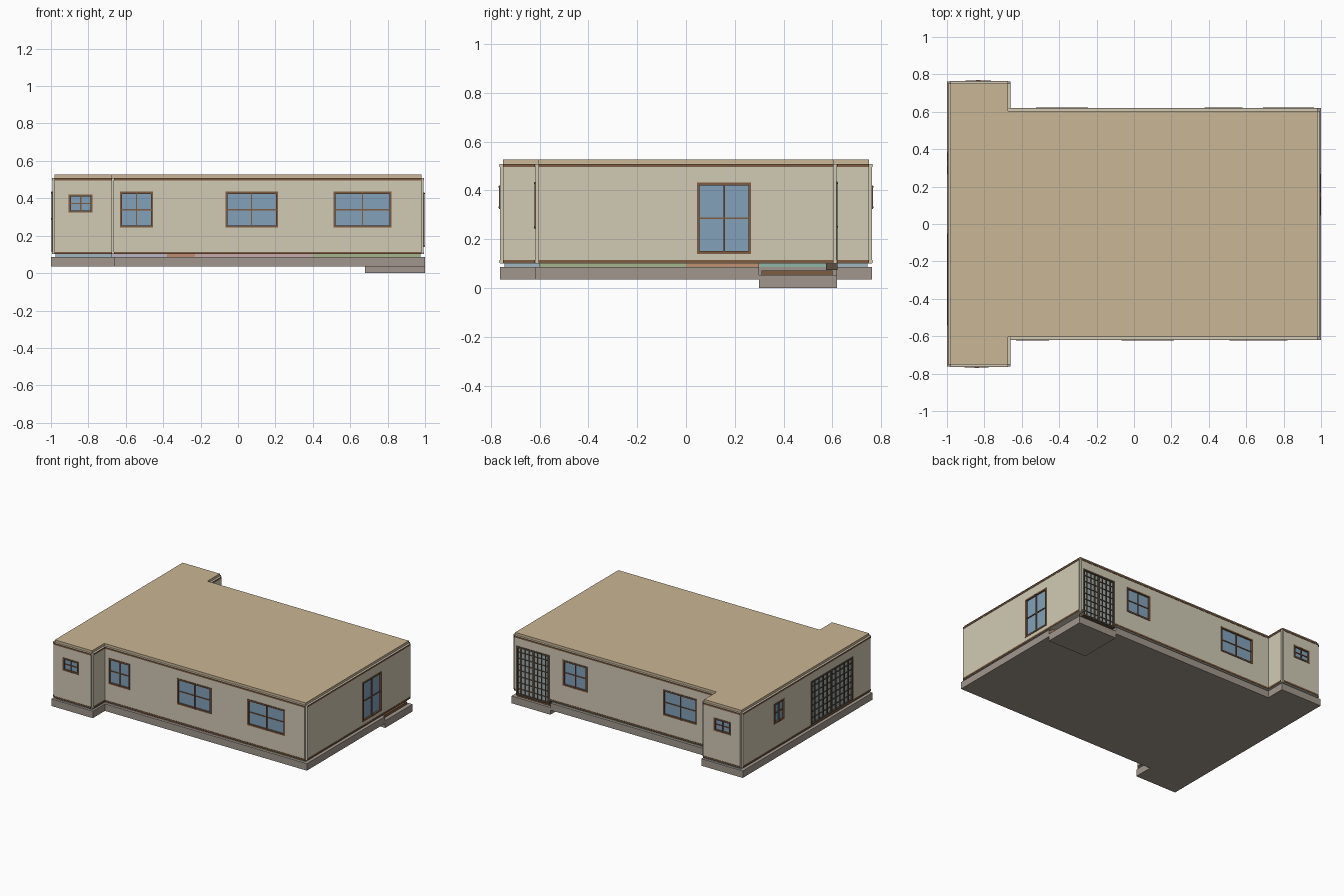
import bpy, bmesh
from mathutils import Matrix, Vector

if "Cube" in bpy.data.objects:
    bpy.data.objects.remove(bpy.data.objects["Cube"])


def mat(name, r, g, b):
    m = bpy.data.materials.new(name)
    m.diffuse_color = tuple((c / 255) ** 2.2 for c in (r, g, b)) + (1,)
    m.use_nodes = True
    m.node_tree.nodes["Principled BSDF"].inputs["Base Color"].default_value = m.diffuse_color
    return m


WALL = mat("plaster", 208, 201, 179)
ROOF = mat("roof_tan", 200, 180, 147)
BASE = mat("concrete", 160, 150, 140)
TRIM = mat("wood_trim", 125, 92, 68)
DARK = mat("dark_lattice", 95, 80, 66)
GLASS = mat("glass", 130, 160, 184)
PALE = mat("pale_glass", 160, 172, 170)


def finish(bm, name, m, mw=None):
    bmesh.ops.recalc_face_normals(bm, faces=bm.faces)
    me = bpy.data.meshes.new(name)
    bm.to_mesh(me)
    bm.free()
    me.materials.append(m)
    ob = bpy.data.objects.new(name, me)
    if mw:
        ob.matrix_world = mw
    bpy.context.collection.objects.link(ob)


def extrude(bm, vec):
    r = bmesh.ops.extrude_face_region(bm, geom=bm.faces[:])
    vs = [g for g in r["geom"] if isinstance(g, bmesh.types.BMVert)]
    bmesh.ops.translate(bm, verts=vs, vec=vec)


def prism(name, pts, z0, z1, m):
    bm = bmesh.new()
    bm.faces.new([bm.verts.new((x, y, z0)) for x, y in pts])
    extrude(bm, (0, 0, z1 - z0))
    finish(bm, name, m)


def rect(x0, x1, y0, y1):
    return [(x0, y0), (x1, y0), (x1, y1), (x0, y1)]


def add_box(bm, x0, x1, y0, y1, z0, z1):
    lo, hi = Vector((x0, y0, z0)), Vector((x1, y1, z1))
    bmesh.ops.create_cube(bm, size=1, matrix=Matrix.Translation((lo + hi) / 2)
                          @ Matrix.Diagonal((*(hi - lo), 1)))


# flat sheet with rectangular openings, in wall space (along, up, outward)
def sheet(name, u0, u1, z0, z1, w0, w1, holes, m, mw):
    clip = lambda v, a, b: min(max(v, a), b)
    us = sorted({u0, u1, *(clip(u, u0, u1) for h in holes for u in h[:2])})
    zs = sorted({z0, z1, *(clip(z, z0, z1) for h in holes for z in h[2:])})
    bm = bmesh.new()
    grid = {}

    def vert(u, z):
        if (u, z) not in grid:
            grid[u, z] = bm.verts.new((u, z, w0))
        return grid[u, z]

    for a, b in zip(us, us[1:]):
        for c, d in zip(zs, zs[1:]):
            mu, mz = (a + b) / 2, (c + d) / 2
            if not any(h[0] < mu < h[1] and h[2] < mz < h[3] for h in holes):
                bm.faces.new([vert(a, c), vert(b, c), vert(b, d), vert(a, d)])
    extrude(bm, (0, 0, w1 - w0))
    finish(bm, name, m, mw)


# window: frame, evenly spaced bars, glass; lattice ones get sliding-panel stiles
def window(name, u0, u1, z0, z1, cols, rows, lattice, mw):
    f = 0.011
    bar = 0.0022 if lattice else 0.003
    bm = bmesh.new()
    for a, b in ((u0, u0 + f), (u1 - f, u1)):
        add_box(bm, a, b, z0, z1, -0.03, 0.017)
    for a, b in ((z0, z0 + f), (z1 - f, z1)):
        add_box(bm, u0 + f, u1 - f, a, b, -0.03, 0.017)
    for i in range(1, cols):
        u = u0 + (u1 - u0) * i / cols
        t = 0.008 if lattice and i == cols // 2 else bar
        add_box(bm, u - t, u + t, z0 + f, z1 - f, -0.004, 0.012)
    for i in range(1, rows):
        z = z0 + (z1 - z0) * i / rows
        add_box(bm, u0 + f, u1 - f, z - bar, z + bar, -0.004, 0.011)
    if not lattice:  # small catches at top and bottom
        mid = (u0 + u1) / 2
        for z in (z0 + f / 2, z1 - f / 2):
            add_box(bm, mid - 0.012, mid + 0.012, z - 0.003, z + 0.003, 0.017, 0.019)
    finish(bm, name + "_frame", DARK if lattice else TRIM, mw)
    bm = bmesh.new()
    add_box(bm, u0 + f / 2, u1 - f / 2, z0 + f / 2, z1 - f / 2, 0.0, 0.005)
    finish(bm, name + "_glass", PALE if lattice else GLASS, mw)


# foundation with corner notch, and the lowered entry step
prism("foundation", [(-1, -.762), (-.66, -.762), (-.66, -.62), (1, -.62), (1, .3),
                     (.68, .3), (.68, .62), (-.66, .62), (-.66, .762), (-1, .762)],
      0.034, 0.086, BASE)
prism("entry_step", rect(.68, 1, .3, .62), 0, 0.054, BASE)
prism("entry_floor", rect(.69, .97, .31, .6), 0.054, 0.072, TRIM)

# coloured room floors, visible as a thin line under the walls
floors = [("wing", -.975, -.675, -.745, .745, (160, 180, 190)),
          ("bedroom", -.675, -.38, -.6, 0, (185, 180, 195)),
          ("passage", -.38, -.23, -.6, 0, (190, 140, 110)),
          ("kitchen", -.23, .4, -.6, 0, (200, 170, 170)),
          ("living", .4, .975, -.6, 0, (165, 180, 140)),
          ("hall", -.675, .975, 0, .3, (190, 145, 115)),
          ("study", -.675, .68, .3, .6, (140, 180, 165))]
for n, x0, x1, y0, y1, c in floors:
    prism(n + "_floor", rect(x0, x1, y0, y1), 0.086, 0.101, mat(n + "_tile", *c))

# wall outline, counter-clockwise, with openings (axis range, z range, cols, rows, lattice)
core = [(-.98, -.75), (-.675, -.75), (-.675, -.605), (.98, -.605),
        (.98, .605), (-.675, .605), (-.675, .75), (-.98, .75)]
openings = {
    0: [(-.905, -.777, .325, .42, 2, 2, False)],
    2: [(-.63, -.455, .243, .435, 2, 2, False), (-.067, .213, .243, .435, 2, 2, False),
        (.51, .82, .243, .435, 2, 2, False)],
    3: [(.045, .267, .14, .432, 2, 2, False)],
    4: [(.69, .962, .074, .437, 8, 8, True), (.378, .58, .245, .435, 2, 2, False),
        (-.525, -.245, .245, .435, 2, 2, False)],
    6: [(-.9, -.765, .325, .42, 2, 2, False)],
    7: [(.265, .383, .285, .435, 2, 2, False), (-.543, -.05, .113, .437, 10, 7, True)],
}
sides = ["front_wing", "front_return", "front", "right", "back", "back_return",
         "back_wing", "left"]
for i, side in enumerate(sides):
    a = Vector((*core[i], 0))
    b = Vector((*core[(i + 1) % 8], 0))
    d = (b - a).normalized()
    up = Vector((0, 0, 1))
    mw = Matrix.Translation(a) @ Matrix((d, up, d.cross(up))).transposed().to_4x4()
    k = 0 if abs(d.x) > 0.5 else 1
    L = (b - a).length
    holes = []
    for j, (c0, c1, z0, z1, cols, rows, lat) in enumerate(openings.get(i, [])):
        u0, u1 = sorted(((c0 - a[k]) * d[k], (c1 - a[k]) * d[k]))
        holes.append((u0, u1, z0, z1))
        window(f"{side}_{'sliding_door' if lat else 'window'}_{j + 1}",
               u0, u1, z0, z1, cols, rows, lat, mw)
    sheet(side + "_wall_core", 0, L, 0.101, 0.51, -0.035, 0, holes, WALL, mw)
    sheet(side + "_cladding", 0, L, 0.101, 0.508, 0, 0.013, holes, WALL, mw)
    sheet(side + "_bottom_trim", 0, L, 0.102, 0.114, 0.013, 0.0155, holes, TRIM, mw)
    sheet(side + "_top_trim", 0, L, 0.496, 0.508, 0.013, 0.0155, holes, TRIM, mw)

# interior partitions
for n, r in (("wing", rect(-.685, -.665, -.57, .57)), ("centre", rect(-.66, .4, -.01, .01)),
             ("bedroom", rect(-.39, -.37, -.57, 0)), ("kitchen", rect(.39, .41, -.57, 0)),
             ("study", rect(-.1, -.08, .01, .57))):
    prism(n + "_partition", r, 0.101, 0.51, WALL)

# flat roof
prism("roof", core, 0.51, 0.526, ROOF)
